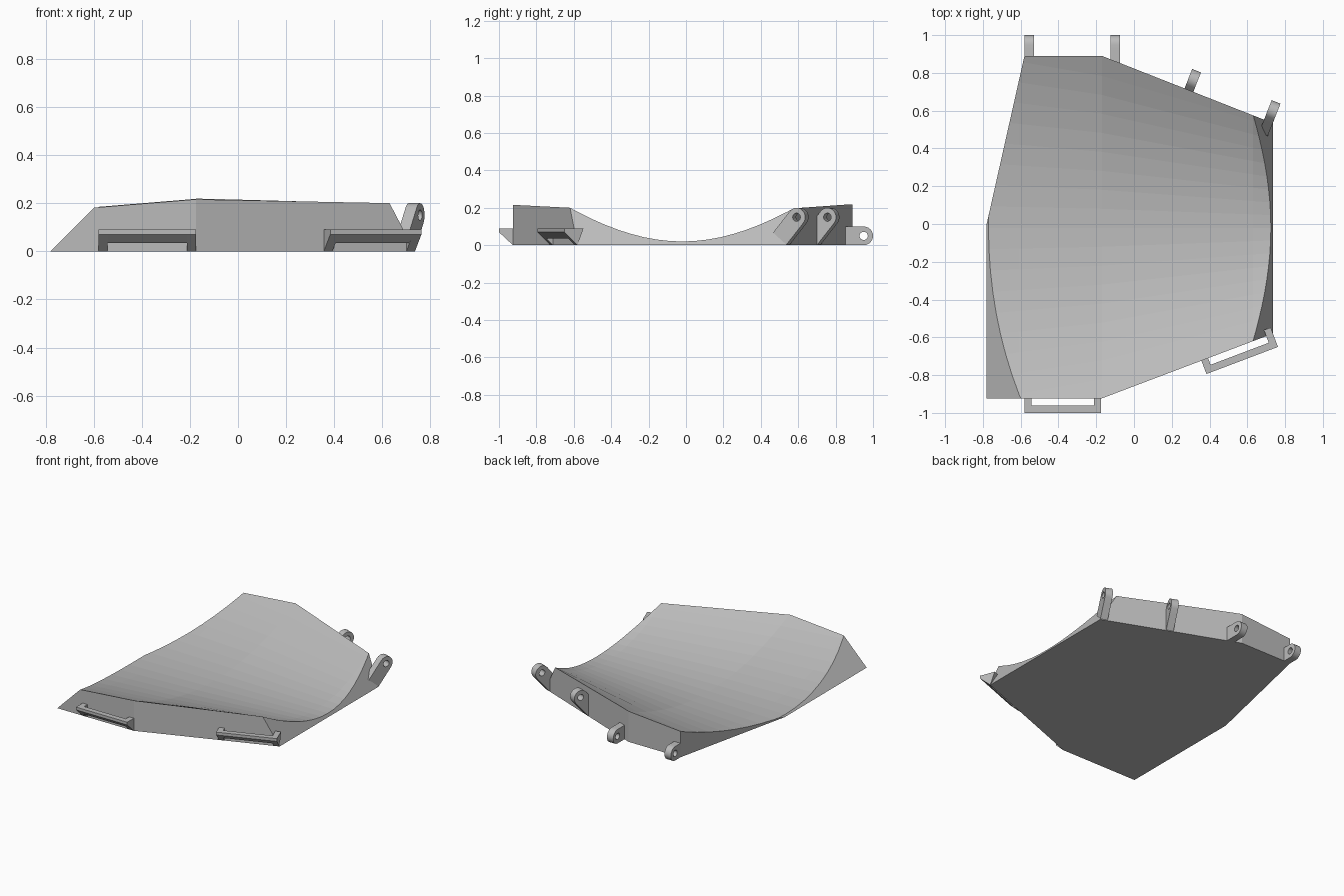
import bpy, bmesh, math
from mathutils import Vector, Matrix

cube = bpy.data.objects.get("Cube")
if cube:
    bpy.data.objects.remove(cube, do_unlink=True)

grey = bpy.data.materials.new("plain_grey")
grey.use_nodes = True
grey.diffuse_color = (0.5, 0.5, 0.5, 1)
grey.node_tree.nodes["Principled BSDF"].inputs["Base Color"].default_value = (0.5, 0.5, 0.5, 1)
UP = Vector((0, 0, 1))


def finish(bm, name, smooth=False):
    bmesh.ops.recalc_face_normals(bm, faces=bm.faces[:])
    mesh = bpy.data.meshes.new(name)
    bm.to_mesh(mesh)
    bm.free()
    mesh.materials.append(grey)
    obj = bpy.data.objects.new(name, mesh)
    bpy.context.collection.objects.link(obj)
    if smooth:
        bpy.ops.object.select_all(action='DESELECT')
        obj.select_set(True)
        bpy.context.view_layer.objects.active = obj
        bpy.ops.object.shade_smooth_by_angle(angle=math.radians(35))
    return obj


# Dished panel: tapering trough of straight rulings, closed below
bm = bmesh.new()
ROWS = 22
stations = [(-0.9, 2.32), (-0.61, 2.2), (-0.17, 2.01), (0.63, 1.414), (0.85, 1.25)]
grid = []
for x, width in stations:
    floor = 0.015 + 0.007 * x
    column = []
    for i in range(ROWS + 1):
        s = 1.1 * (i / ROWS - 0.5)
        column.append(bm.verts.new((x, -0.02 + s * width, floor + s * s)))
    grid.append(column)
for a, b in zip(grid, grid[1:]):
    for i in range(ROWS):
        bm.faces.new((a[i], b[i], b[i + 1], a[i + 1]))
new = bmesh.ops.extrude_face_region(bm, geom=bm.faces[:], use_keep_orig=True)["geom"]
for v in new:
    if isinstance(v, bmesh.types.BMVert):
        v.co.z = 0
bmesh.ops.recalc_face_normals(bm, faces=bm.faces[:])

# Trim the panel to its outline: point on each side and outward direction
trims = [
    ((0, -0.925, 0), (0, -1, 0)),
    ((-0.175, -0.925, 0), (0.354, -0.935, 0)),
    ((0.735, 0, 0), (1, 0, 0.525)),
    ((-0.17, 0.89, 0), (0.366, 0.93, 0)),
    ((0, 0.89, 0), (0, 1, 0)),
    ((-0.78, 0, 0), (-0.89, 0.2, 0)),
    ((-0.78, 0, 0), (-1, 0, 1)),
]
for point, normal in trims:
    cut = bmesh.ops.bisect_plane(bm, geom=bm.verts[:] + bm.edges[:] + bm.faces[:], dist=1e-6,
                                 plane_co=point, plane_no=Vector(normal).normalized(),
                                 clear_outer=True)["geom_cut"]
    bmesh.ops.edgeloop_fill(bm, edges=[e for e in cut if isinstance(e, bmesh.types.BMEdge)])
bottom = [f for f in bm.faces if all(v.co.z < 1e-5 for v in f.verts)]
bmesh.ops.dissolve_faces(bm, faces=bottom, use_verts=True)
finish(bm, "dished_panel")


# Hinge lugs: rounded plates with a pin hole
def lug(name, centre, outward, tilt, length, radius=0.05, hole=0.022, half=0.025):
    out = Vector(outward).normalized()
    side = out.cross(UP)
    u = out * math.cos(tilt) + UP * math.sin(tilt)
    v = side.cross(u)
    rings = []
    bm = bmesh.new()
    steps = 24
    for offset in (-half, half):
        for inner in (False, True):
            ring = []
            for i in range(steps):
                angle = math.tau * i / steps
                c, s = math.cos(angle), math.sin(angle)
                if inner:
                    a, b = hole * c, hole * s
                elif c > -1e-6:
                    a, b = radius * c, radius * s
                else:
                    m = max(abs(c), abs(s))
                    a, b = length * c / m, radius * s / m
                ring.append(bm.verts.new(Vector(centre) + u * a + v * b + side * offset))
            rings.append(ring)
    o1, i1, o2, i2 = rings
    for p, q in ((o1, i1), (i1, i2), (i2, o2), (o2, o1)):
        for i in range(steps):
            j = (i + 1) % steps
            bm.faces.new((p[i], p[j], q[j], q[i]))
    finish(bm, name, True)


lug("rear_lug_outer", (-0.555, 0.95, 0.05), (0, 1, 0), 0, 0.1)
lug("rear_lug_inner", (-0.1, 0.95, 0.05), (0, 1, 0), 0, 0.1)
for label, centre in (("inner", (0.313, 0.765, 0.15)), ("outer", (0.734, 0.6, 0.15))):
    lug("raised_lug_" + label, centre, (0.366, 0.93, 0), math.radians(50), 0.15)


# Grab handles: wedge-shaped legs joined by a bar
def prism(bm, profile, start, end):
    loops = [[bm.verts.new((x, y, z)) for y, z in profile] for x in (start, end)]
    n = len(profile)
    for i in range(n):
        j = (i + 1) % n
        bm.faces.new((loops[0][i], loops[0][j], loops[1][j], loops[1][i]))
    for loop in loops:
        bm.faces.new(loop)


def handle(name, start, angle, length=0.405, leg=0.038):
    leg_profile = [(-0.075, 0.07), (-0.075, 0.09), (0.035, 0.09), (0, 0)]
    bar_profile = [(-0.075, 0.07), (-0.075, 0.09), (-0.037, 0.09), (-0.037, 0.035)]
    bm = bmesh.new()
    prism(bm, leg_profile, 0, leg)
    prism(bm, bar_profile, leg, length - leg)
    prism(bm, leg_profile, length - leg, length)
    bm.transform(Matrix.Translation(start) @ Matrix.Rotation(angle, 4, 'Z'))
    finish(bm, name)


handle("front_handle", (-0.58, -0.925, 0), 0)
handle("slanted_handle", (0.357, -0.724, 0), math.atan2(0.354, 0.935))
